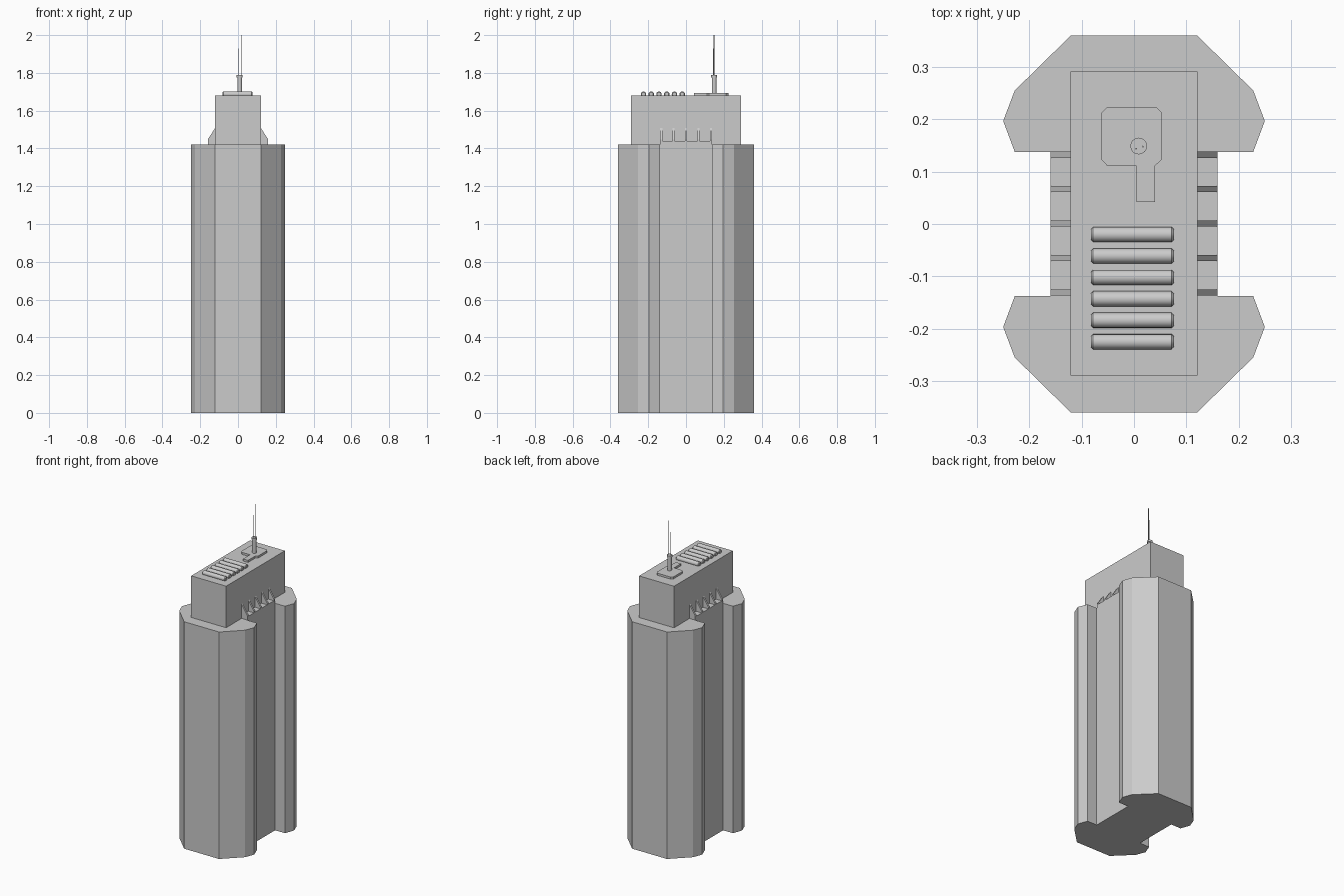
import bpy
import bmesh
from math import pi
from mathutils import Matrix, Vector

if "Cube" in bpy.data.objects:
    bpy.data.objects.remove(bpy.data.objects["Cube"])


def prism(name, outline, z0, z1):
    """Extrude an xy outline from z0 to z1."""
    return extrude(name, [(x, y, z0) for x, y in outline], (0, 0, z1 - z0))


def extrude(name, points, vec):
    bm = bmesh.new()
    face = bm.faces.new([bm.verts.new(p) for p in points])
    new = bmesh.ops.extrude_face_region(bm, geom=[face])["geom"]
    bmesh.ops.translate(bm, vec=Vector(vec),
                        verts=[v for v in new if isinstance(v, bmesh.types.BMVert)])
    bmesh.ops.recalc_face_normals(bm, faces=bm.faces)
    return finish(name, bm)


def rod(name, loc, radius, length, sides, along_x=False, bevel=0):
    """Capped cylinder centred on loc."""
    bm = bmesh.new()
    bmesh.ops.create_cone(bm, cap_ends=True, segments=sides, radius1=radius,
                          radius2=radius, depth=length)
    if bevel:
        rims = [e for e in bm.edges if any(len(f.verts) > 4 for f in e.link_faces)]
        bmesh.ops.bevel(bm, geom=rims, offset=bevel, segments=1, affect='EDGES')
    if along_x:
        bm.transform(Matrix.Rotation(pi / 2, 4, 'Y'))
    bm.transform(Matrix.Translation(loc))
    return finish(name, bm)


def finish(name, bm):
    mesh = bpy.data.meshes.new(name)
    bm.to_mesh(mesh)
    bm.free()
    obj = bpy.data.objects.new(name, mesh)
    bpy.context.collection.objects.link(obj)
    return obj


def smooth(obj):
    bpy.ops.object.select_all(action='DESELECT')
    obj.select_set(True)
    bpy.context.view_layer.objects.active = obj
    bpy.ops.object.shade_smooth_by_angle(angle=pi / 6)


# Main shaft: two faceted lobes joined by a narrower waist
quarter = [(0.16, 0.138), (0.228, 0.138), (0.25, 0.197), (0.228, 0.255), (0.121, 0.36)]
right = [(x, -y) for x, y in reversed(quarter)] + quarter
prism("tower_shaft", right + [(-x, -y) for x, y in right], 0, 1.42)

# Upper block
prism("upper_block", [(-0.121, -0.29), (0.121, -0.29), (0.121, 0.291), (-0.121, 0.291)],
      1.42, 1.68)

# Ledges and sloped buttress fins on both long sides
for side, label in ((1, "right"), (-1, "left")):
    ledge = [(side * x, y) for x, y in
             ((0.12, -0.137), (0.16, -0.137), (0.16, 0.138), (0.12, 0.138))]
    prism(f"ledge_{label}", ledge, 1.419, 1.44)
    for i in range(5):
        y = -0.137 + i * 0.0659
        fin = [(0.115, 1.43), (0.16, 1.43), (0.16, 1.448), (0.121, 1.508), (0.115, 1.508)]
        extrude(f"fin_{label}_{i + 1}", [(side * x, y, z) for x, z in fin], (0, 0.0115, 0))

# Roof cooling tubes
for i in range(6):
    smooth(rod(f"roof_tube_{i + 1}", (-0.003, -0.02 - i * 0.041, 1.687), 0.0145, 0.158,
               16, along_x=True, bevel=0.004))

# Key-shaped antenna pad
prism("antenna_pad", [(0.005, 0.042), (0.04, 0.042), (0.04, 0.111), (0.053, 0.123),
                      (0.053, 0.213), (0.042, 0.224), (-0.051, 0.224), (-0.062, 0.213),
                      (-0.062, 0.123), (-0.051, 0.111), (0.005, 0.111)], 1.679, 1.693)

# Mast, collar and whip antennas
smooth(rod("mast", (0.009, 0.149, 1.735), 0.0125, 0.1, 16))
smooth(rod("mast_collar", (0.009, 0.149, 1.782), 0.016, 0.012, 16))
rod("tall_antenna", (0.017, 0.148, 1.893), 0.0018, 0.214, 6)
rod("short_antenna", (0.004, 0.144, 1.857), 0.0018, 0.142, 6)
